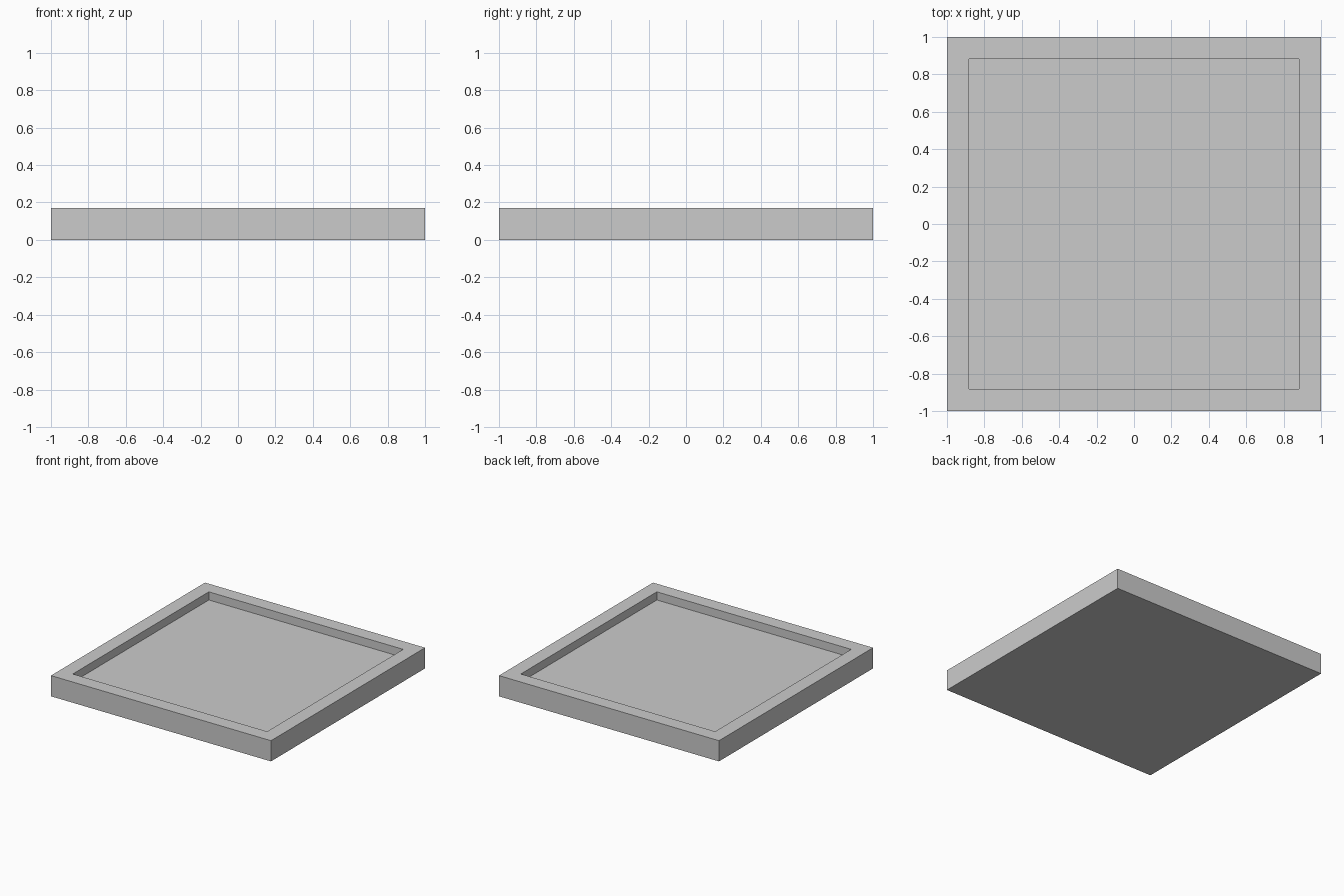
import bpy, bmesh

if "Cube" in bpy.data.objects:
    bpy.data.objects.remove(bpy.data.objects["Cube"])

HALF, HEIGHT = 1.0, 0.17      # outer slab
INNER, FLOOR = 0.835, 0.103   # recess half width and floor height

# Square tray: slab with its top face inset and pushed down
bm = bmesh.new()
bmesh.ops.create_cube(bm, size=1)
for v in bm.verts:
    v.co = (v.co.x * 2 * HALF, v.co.y * 2 * HALF, (v.co.z + 0.5) * HEIGHT)
bm.normal_update()
top = next(f for f in bm.faces if f.normal.z > 0.9)

# Rim
bmesh.ops.inset_individual(bm, faces=[top], thickness=HALF - INNER)

# Recess walls and floor
bmesh.ops.inset_individual(bm, faces=[top], thickness=0.0)
for v in top.verts:
    v.co.z = FLOOR
bmesh.ops.recalc_face_normals(bm, faces=bm.faces)

mesh = bpy.data.meshes.new("square_tray")
bm.to_mesh(mesh)
bm.free()
tray = bpy.data.objects.new("square_tray", mesh)
bpy.context.collection.objects.link(tray)
